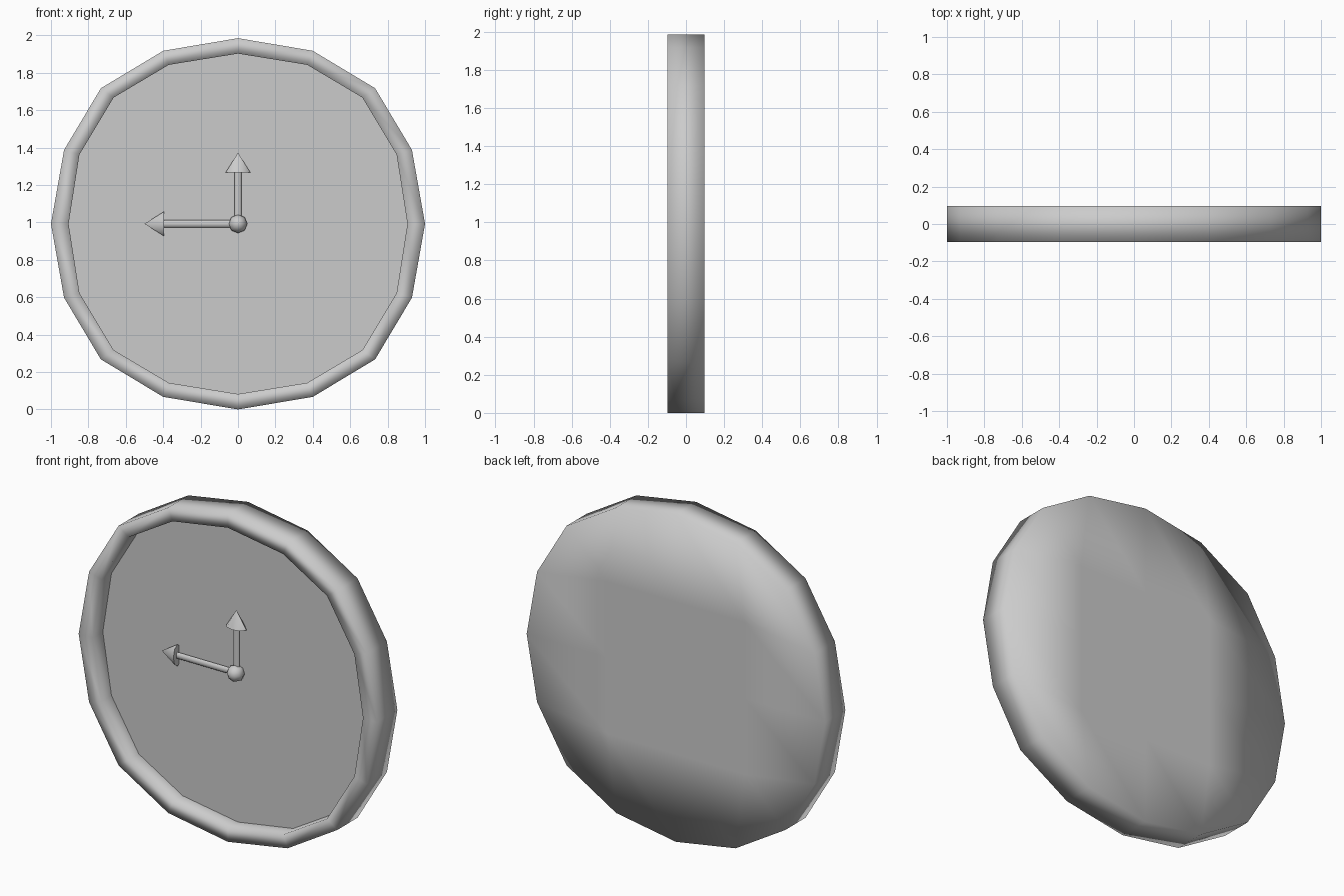
import bpy, bmesh, math
from mathutils import Matrix, Vector

cube = bpy.data.objects.get("Cube")
if cube:
    bpy.data.objects.remove(cube, do_unlink=True)

CENTRE = 0.9925
FRONT, FACE, BACK = -0.097, 0.0, 0.097

grey = bpy.data.materials.new("plain grey")
grey.use_nodes = True
colour = (0.6, 0.6, 0.6, 1)
grey.diffuse_color = colour
grey.node_tree.nodes["Principled BSDF"].inputs["Base Color"].default_value = colour

# Quarter outlines keyed by cell of a rounded 4 x 4 grid; mirrored to the rest
OUTER = {(0, 2): (0, .9925), (1, 2): (.4, .925), (2, 2): (.733, .725),
         (2, 1): (.93, .395), (2, 0): (1, 0)}
INNER = {(0, 2): (0, .91), (1, 2): (.37, .85), (2, 2): (.665, .675),
         (2, 1): (.848, .37), (2, 0): (.906, 0)}
# Cells around the border, in order
s = range(-2, 2)
LOOP = ([(i, 2) for i in s] + [(2, -i) for i in s]
        + [(-i, -2) for i in s] + [(-2, i) for i in s])


def place(cell, quarter, y):
    """Point of a grid cell on the outline, or spaced evenly inside it."""
    i, j = cell
    x, z = quarter.get((abs(i), abs(j)), (abs(i) * .46, abs(j) * .46))
    return Vector((math.copysign(x, i), y, CENTRE + math.copysign(z, j)))


def finish(bm, name, smooth):
    bmesh.ops.recalc_face_normals(bm, faces=bm.faces[:])
    for f in bm.faces:
        f.smooth = smooth
    mesh = bpy.data.meshes.new(name)
    bm.to_mesh(mesh)
    bm.free()
    mesh.materials.append(grey)
    obj = bpy.data.objects.new(name, mesh)
    bpy.context.collection.objects.link(obj)
    return obj


# Case: recess wall, front rim, outer wall and gridded back
bm = bmesh.new()
back = {(i, j): bm.verts.new(place((i, j), OUTER, BACK))
        for i in range(-2, 3) for j in range(-2, 3)}
rings = [[bm.verts.new(place(c, q, y)) for c in LOOP]
         for q, y in ((INNER, FACE), (INNER, FRONT), (OUTER, FRONT))]
rings.append([back[c] for c in LOOP])
for a, b in zip(rings, rings[1:]):
    for k in range(len(LOOP)):
        bm.faces.new((a[k - 1], a[k], b[k], b[k - 1]))
for i in s:
    for j in s:
        bm.faces.new((back[i, j], back[i + 1, j], back[i + 1, j + 1], back[i, j + 1]))
finish(bm, "clock_case", True)

# Dial, facing the front
bm = bmesh.new()
dial = bm.faces.new([bm.verts.new(place(c, INNER, FACE)) for c in LOOP])
dial.normal_update()
if dial.normal.y > 0:
    dial.normal_flip()
mesh = bpy.data.meshes.new("dial")
bm.to_mesh(mesh)
bm.free()
mesh.materials.append(grey)
bpy.context.collection.objects.link(bpy.data.objects.new("dial", mesh))


# Hands: a rod with a cone head, modelled pointing up, then turned
def hand(name, shaft, tip, angle):
    bm = bmesh.new()
    for r1, r2, lo, hi in ((.02, .02, 0, shaft), (.066, 0, shaft, tip)):
        bmesh.ops.create_cone(bm, cap_ends=True, segments=8, radius1=r1, radius2=r2,
                              depth=hi - lo,
                              matrix=Matrix.Translation((0, 0, (lo + hi) / 2)))
    bm.transform(Matrix.Translation((0, -.015, CENTRE))
                 @ Matrix.Rotation(angle, 4, 'Y') @ Matrix.Diagonal((1, .6, 1, 1)))
    obj = finish(bm, name, True)
    obj.data.set_sharp_from_angle(angle=math.radians(50))


hand("hour_hand", .275, .38, 0)
hand("minute_hand", .395, .5, -math.pi / 2)

# Centre hub
bm = bmesh.new()
bmesh.ops.create_uvsphere(bm, u_segments=8, v_segments=6, radius=.05)
bm.transform(Matrix.Translation((0, -.02, CENTRE)) @ Matrix.Rotation(math.pi / 2, 4, 'X'))
finish(bm, "hub", True)
